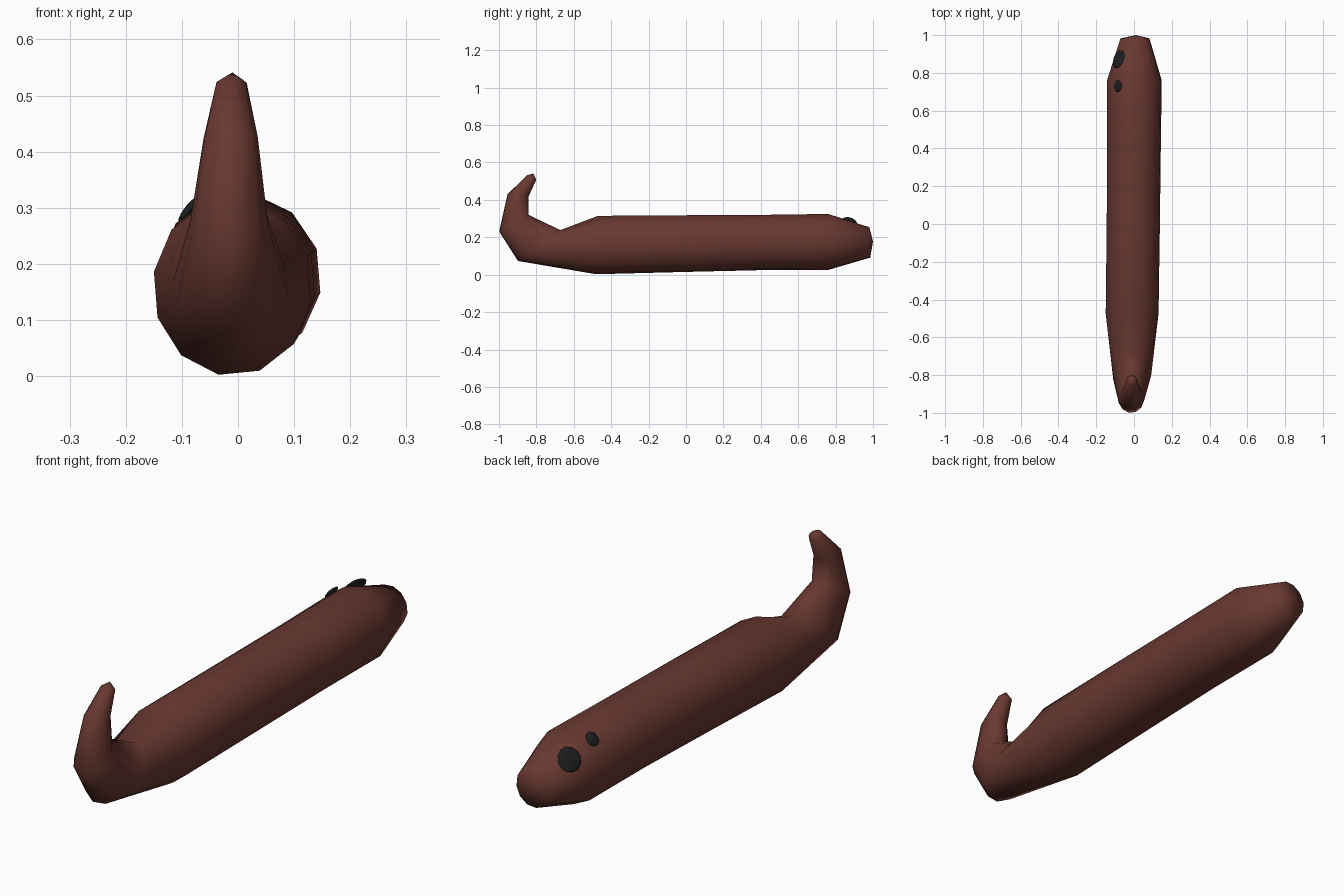
import bpy, bmesh, math
from mathutils import Vector

cube = bpy.data.objects.get("Cube")
if cube:
    bpy.data.objects.remove(cube, do_unlink=True)


def material(name, rgb):
    m = bpy.data.materials.new(name)
    m.use_nodes = True
    m.diffuse_color = (*rgb, 1)
    bsdf = m.node_tree.nodes["Principled BSDF"]
    bsdf.inputs["Base Color"].default_value = (*rgb, 1)
    bsdf.inputs["Roughness"].default_value = 0.8
    return m


def finish(name, bm, mat):
    bmesh.ops.recalc_face_normals(bm, faces=bm.faces)
    for f in bm.faces:
        f.smooth = True
    mesh = bpy.data.meshes.new(name)
    bm.to_mesh(mesh)
    bm.free()
    mesh.materials.append(mat)
    ob = bpy.data.objects.new(name, mesh)
    bpy.context.collection.objects.link(ob)
    return ob


brown = material("reddish brown", (0.14, 0.04, 0.03))
black = material("near black", (0.013, 0.014, 0.015))

# Body sections: lower/outer (y, z), upper/inner (y, z), centre x, half width
SIDES = 12
sections = [
    ((0.985, 0.09), (0.98, 0.255), 0.005, 0.078),
    ((0.76, 0.023), (0.76, 0.327), 0.002, 0.147),
    ((0.40, 0.022), (0.40, 0.322), 0.0, 0.144),
    ((-0.02, 0.012), (-0.02, 0.32), -0.004, 0.143),
    ((-0.48, 0.0), (-0.47, 0.317), -0.010, 0.142),
    ((-0.90, 0.072), (-0.67, 0.24), -0.012, 0.104),
    ((-1.0, 0.23), (-0.84, 0.32), -0.015, 0.070),
    ((-0.955, 0.43), (-0.84, 0.42), -0.013, 0.049),
    ((-0.85, 0.532), (-0.80, 0.508), -0.012, 0.028),
]

# Tapered body with the hooked tail, as one lofted skin
bm = bmesh.new()
rings = []
for outer, inner, cx, half in sections:
    low, high = Vector((cx, *outer)), Vector((cx, *inner))
    mid = (low + high) / 2
    ring = []
    for k in range(SIDES):
        t = 2 * math.pi * k / SIDES - math.radians(10)
        p = mid + (low - mid) * math.cos(t) + Vector((half, 0, 0)) * math.sin(t)
        ring.append(bm.verts.new(p))
    rings.append(ring)
for a, b in zip(rings, rings[1:]):
    for k in range(SIDES):
        n = (k + 1) % SIDES
        bm.faces.new((a[k], a[n], b[n], b[k]))
# Rounded ends
for ring, tip in ((rings[0], (0.01, 1.0, 0.178)), (rings[-1], (-0.01, -0.817, 0.541))):
    v = bm.verts.new(tip)
    for k in range(SIDES):
        bm.faces.new((ring[k], ring[(k + 1) % SIDES], v))
finish("body", bm, brown)


# Dark oval spots lying on one shoulder
def spot(name, centre, normal, radius):
    bm = bmesh.new()
    bmesh.ops.create_uvsphere(bm, u_segments=12, v_segments=6, radius=1)
    ob = finish(name, bm, black)
    ob.location = centre
    ob.scale = (radius, radius, 0.009)
    ob.rotation_euler = Vector(normal).to_track_quat('Z', 'Y').to_euler()


spot("large_spot", (-0.081, 0.873, 0.267), (-0.78, 0.3, 0.55), 0.05)
spot("small_spot", (-0.086, 0.73, 0.297), (-0.76, 0.03, 0.62), 0.031)
